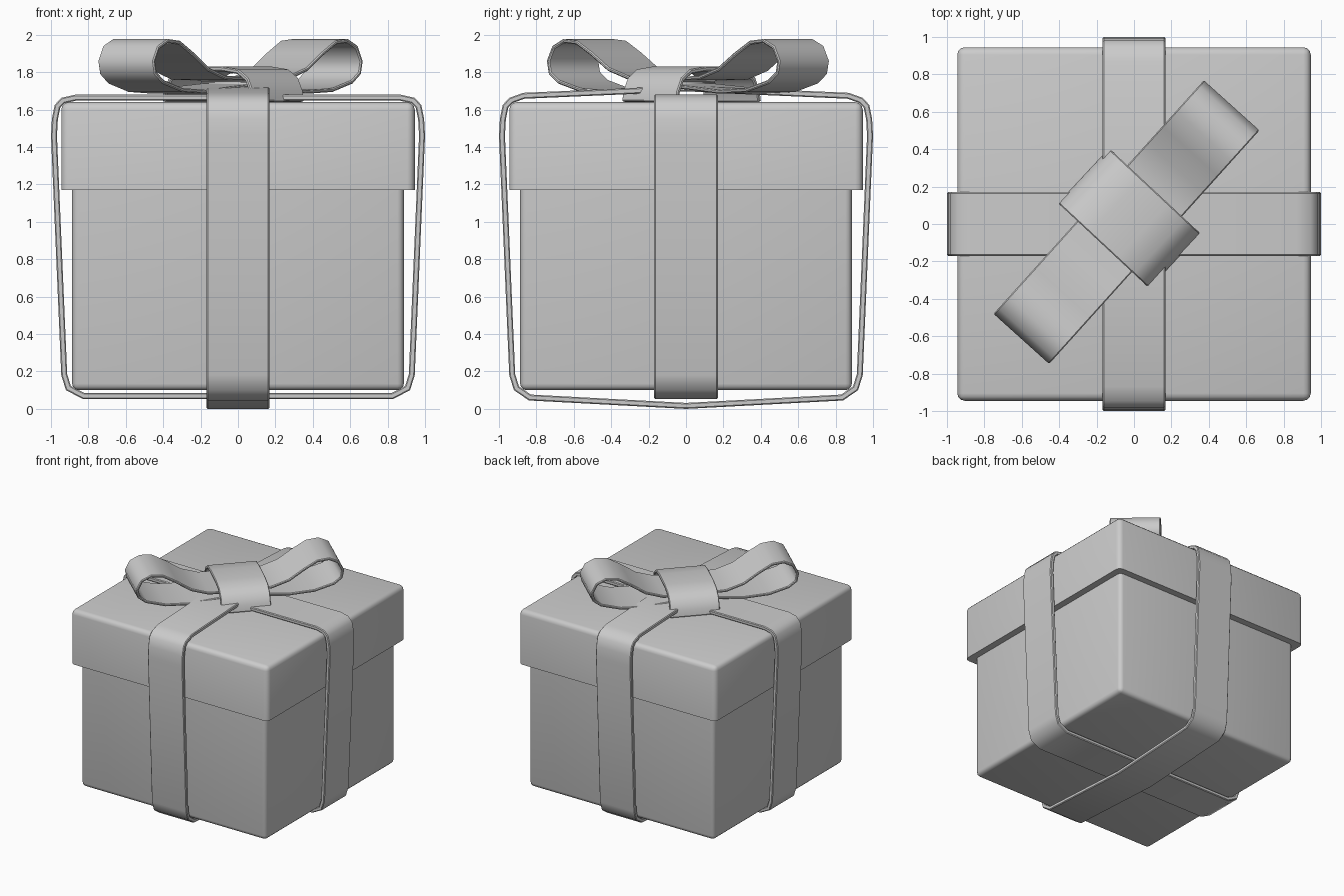
import bpy, bmesh, math
from mathutils import Vector, Matrix

if "Cube" in bpy.data.objects:
    bpy.data.objects.remove(bpy.data.objects["Cube"])


def finish(bm, name, angle):
    bmesh.ops.recalc_face_normals(bm, faces=bm.faces)
    me = bpy.data.meshes.new(name)
    bm.to_mesh(me)
    bm.free()
    ob = bpy.data.objects.new(name, me)
    bpy.context.collection.objects.link(ob)
    bpy.ops.object.select_all(action='DESELECT')
    ob.select_set(True)
    bpy.context.view_layer.objects.active = ob
    bpy.ops.object.shade_smooth_by_angle(angle=math.radians(angle))
    return ob


def rounded_box(name, half, z0, z1, sharp_z, r):
    """Box with rounded edges, except those lying in the plane z = sharp_z."""
    bm = bmesh.new()
    bmesh.ops.create_cube(bm, size=1)
    for v in bm.verts:
        v.co = (2 * half * v.co.x, 2 * half * v.co.y, z1 if v.co.z > 0 else z0)
    edges = [e for e in bm.edges
             if not all(abs(v.co.z - sharp_z) < 1e-4 for v in e.verts)]
    bmesh.ops.bevel(bm, geom=edges, offset=r, segments=3, profile=0.5, affect='EDGES')
    return finish(bm, name, 40)


def ribbon(name, path, width, thick, angle, centre=(0, 0), closed=True):
    """Ribbon whose outer profile (u, z) runs clockwise; u is turned by angle about z."""
    pts = [Vector(p) for p in path]
    n = len(pts)
    bm = bmesh.new()
    rings = []
    for i, p in enumerate(pts):
        a = pts[i - 1] if closed or i > 0 else None
        b = pts[(i + 1) % n] if closed or i < n - 1 else None
        d1 = (p - a).normalized() if a is not None else (b - p).normalized()
        d2 = (b - p).normalized() if b is not None else d1
        n1, n2 = Vector((d1.y, -d1.x)), Vector((d2.y, -d2.x))
        m = (n1 + n2).normalized()
        q = p + m * thick / max(m.dot(n1), 0.5)
        h = width / 2
        rings.append([bm.verts.new((c.x, s * h, c.y))
                      for c, s in ((p, -1), (p, 1), (q, 1), (q, -1))])
    for i in range(n if closed else n - 1):
        r, t = rings[i], rings[(i + 1) % n]
        for k in range(4):
            bm.faces.new((r[k], r[(k + 1) % 4], t[(k + 1) % 4], t[k]))
    if not closed:
        bm.faces.new(rings[0])
        bm.faces.new(rings[-1])
    bm.transform(Matrix.Translation((*centre, 0)) @ Matrix.Rotation(math.radians(angle), 4, 'Z'))
    ob = finish(bm, name, 55)
    bev = ob.modifiers.new("soft_edge", 'BEVEL')
    bev.width = 0.006
    bev.segments = 1
    bev.limit_method = 'ANGLE'
    bev.angle_limit = math.radians(75)
    return ob


def mirrored(half):
    """Complete a profile from its right half, listed from top to bottom."""
    return half + [(-u, z) for u, z in reversed(half) if u > 0]


# Box and lid
rounded_box("box_body", 0.887, 0.10, 1.30, 1.30, 0.035)
rounded_box("lid", 0.945, 1.17, 1.64, 1.17, 0.04)

# Two wrapping ribbons, the second crossing over the first
side = [(0.945, 1.663), (0.98, 1.625), (0.995, 1.55), (1.0, 1.46),
        (0.945, 0.18), (0.92, 0.10)]
ribbon("ribbon_left_right", mirrored([(0, 1.68), (0.87, 1.68)] + side + [(0.83, 0.053), (0, 0.053)]),
       0.34, 0.032, 0)
ribbon("ribbon_front_back", mirrored([(0, 1.73), (0.3, 1.715), (0.87, 1.69)] + side + [(0.84, 0.045), (0, 0.0)]),
       0.335, 0.032, 90)

# Bow loops, one on each side of the knot
loop = [(0, 1.775), (0.25, 1.78), (0.39, 1.825), (0.51, 1.905), (0.62, 1.968), (0.72, 1.978),
        (0.80, 1.94), (0.84, 1.86), (0.825, 1.79), (0.76, 1.74), (0.60, 1.695),
        (0.40, 1.685), (0.20, 1.705), (0, 1.72)]
for name, turn in (("bow_loop_back", 48), ("bow_loop_front", 228)):
    ribbon(name, loop, 0.40, 0.02, turn, (-0.04, 0.01))

# Knot band arched over the middle of the bow
knot = [(-0.335, 1.645), (-0.325, 1.70), (-0.29, 1.77), (-0.22, 1.815), (-0.10, 1.83),
        (0.10, 1.83), (0.22, 1.815), (0.29, 1.77), (0.325, 1.70), (0.335, 1.645)]
ribbon("knot", knot, 0.40, 0.025, -43, (-0.025, 0.03), closed=False)
